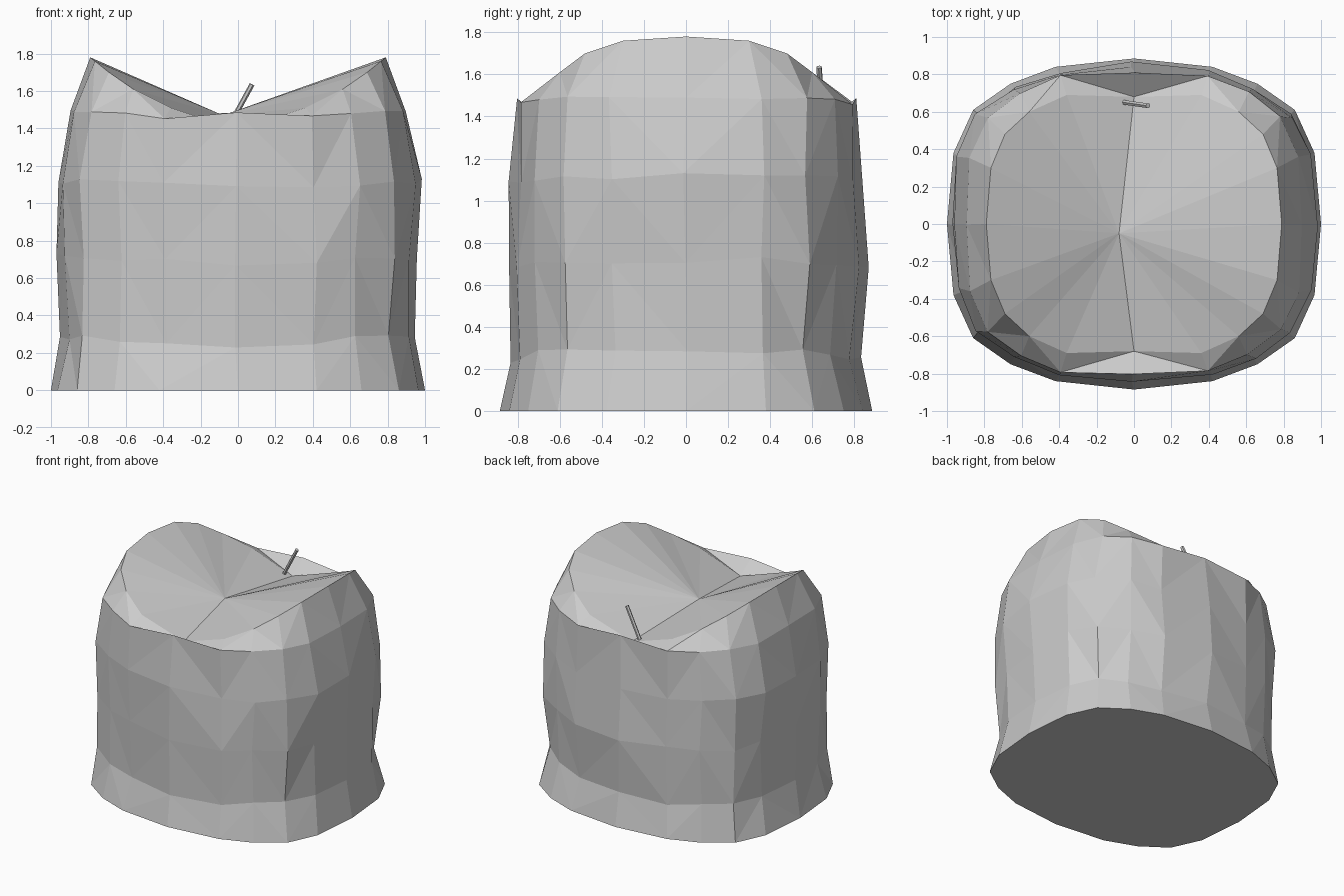
import bpy, bmesh, random
from mathutils import Vector

random.seed(4)
old = bpy.data.objects.get("Cube")
if old:
    bpy.data.objects.remove(old, do_unlink=True)

grey = bpy.data.materials.new("wax_grey")
grey.use_nodes = True
grey.diffuse_color = (0.6, 0.6, 0.6, 1)
grey.node_tree.nodes["Principled BSDF"].inputs["Base Color"].default_value = (0.6, 0.6, 0.6, 1)


def make_object(name, bm):
    bmesh.ops.recalc_face_normals(bm, faces=bm.faces)
    mesh = bpy.data.meshes.new(name)
    bm.to_mesh(mesh)
    bm.free()
    mesh.materials.append(grey)
    obj = bpy.data.objects.new(name, mesh)
    bpy.context.collection.objects.link(obj)
    return obj


def mirror_ring(bm, quadrant, jitter=0.0):
    """Mirror a quarter outline (six points, +x to +y) into a full ring."""
    last = len(quadrant) - 1
    ring = []
    for i in range(4 * last):
        q, r = divmod(i, last)
        x, y, z = quadrant[r if q % 2 == 0 else last - r]
        sx = -1 if q in (1, 2) else 1
        sy = -1 if q in (2, 3) else 1
        j = Vector([random.uniform(-jitter, jitter) for _ in range(3)])
        ring.append(bm.verts.new(Vector((sx * x, sy * y, z)) + j))
    return ring


# Candle body: lumpy rings, then a shoulder and a saddle-shaped rim
outline = [(1, 0), (0.965, 0.38), (0.86, 0.61), (0.66, 0.75), (0.42, 0.84), (0, 0.885)]
rows = [(1.0, 1.0, 0.0, 0.0, 0.0),       # x scale, y scale, z, side rise, jitter
        (0.95, 0.925, 0.24, 0.05, 0.017),
        (0.965, 0.965, 0.68, 0.04, 0.017),
        (0.97, 0.945, 1.08, 0.04, 0.017)]
shoulder = [(0.9, 0, 1.49), (0.875, 0.36, 1.49), (0.785, 0.57, 1.49),
            (0.61, 0.7, 1.48), (0.39, 0.79, 1.46), (0, 0.81, 1.48)]
rim = [(0.79, 0, 1.78), (0.765, 0.3, 1.76), (0.69, 0.48, 1.70),
       (0.56, 0.6, 1.61), (0.36, 0.69, 1.51), (0, 0.68, 1.39)]

bm = bmesh.new()
rings = [mirror_ring(bm, [(x * sx, y * sy, z + rise * x) for x, y in outline], j)
         for sx, sy, z, rise, j in rows]
rings.append(mirror_ring(bm, shoulder, 0.008))
rings.append(mirror_ring(bm, rim))

for low, high in zip(rings, rings[1:]):
    for i in range(len(low)):
        n = (i + 1) % len(low)
        q, r = divmod(i, 5)
        step = r if q % 2 == 0 else 5 - r
        if step % 2 == 0:
            tris = ((low[i], low[n], high[n]), (low[i], high[n], high[i]))
        else:
            tris = ((low[i], low[n], high[i]), (low[n], high[n], high[i]))
        for t in tris:
            bm.faces.new(t)

# Flat base and the sunken top fan
bm.faces.new(rings[0][::-1])
centre = bm.verts.new((-0.08, -0.05, 1.47))
top = rings[-1]
for i in range(len(top)):
    bm.faces.new((top[i], top[(i + 1) % len(top)], centre))
make_object("candle_body", bm)

# Leaning wick near the back of the top
start, end = Vector((-0.065, 0.652, 1.38)), Vector((0.075, 0.632, 1.635))
axis = end - start
bm = bmesh.new()
bmesh.ops.create_cone(bm, cap_ends=True, segments=6, radius1=0.014, radius2=0.014,
                      depth=axis.length)
turn = axis.to_track_quat('Z', 'Y').to_matrix()
bmesh.ops.rotate(bm, verts=bm.verts, matrix=turn)
bmesh.ops.translate(bm, verts=bm.verts, vec=(start + end) / 2)
make_object("wick", bm)
